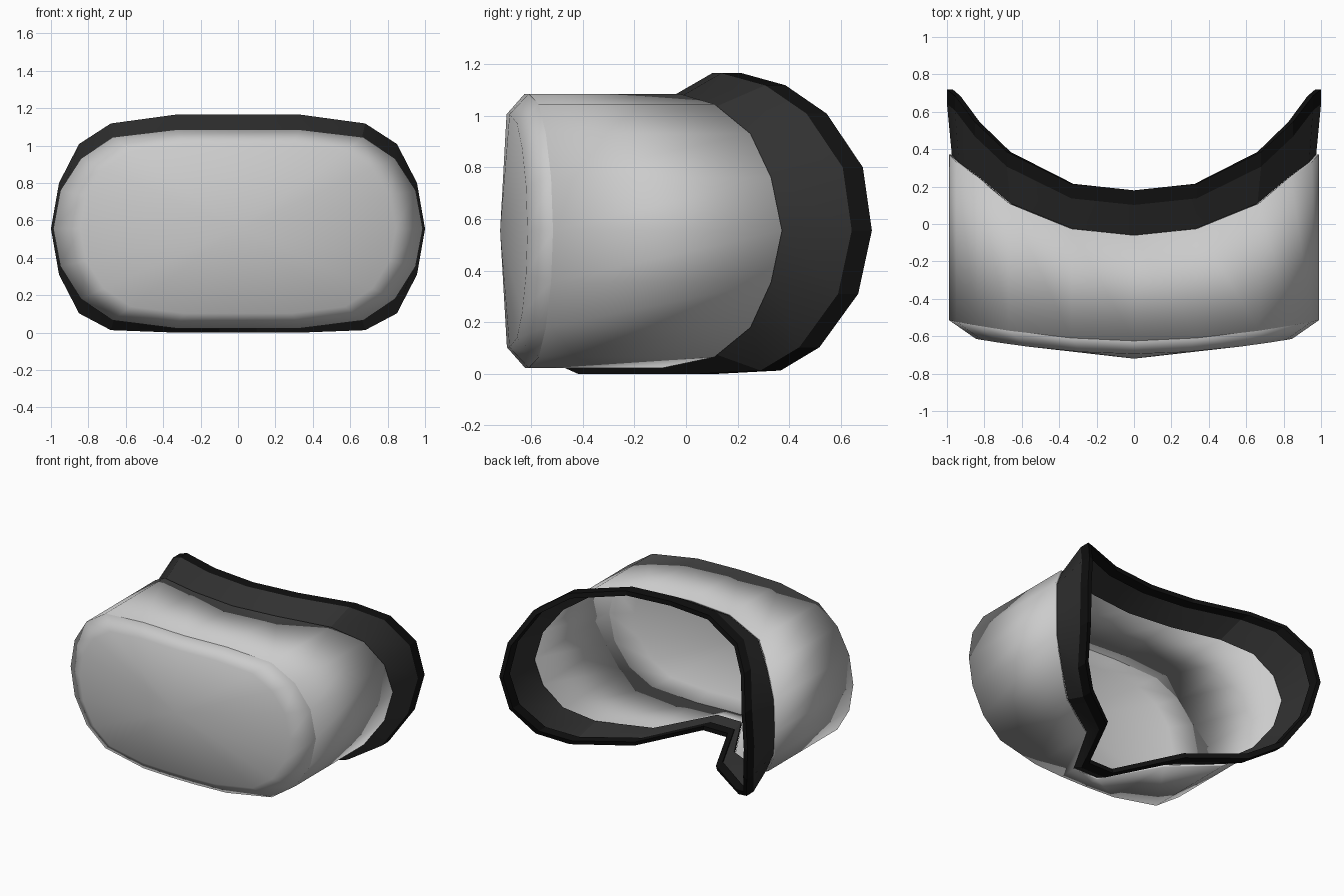
import bpy, math

if "Cube" in bpy.data.objects:
    bpy.data.objects.remove(bpy.data.objects["Cube"])

# Right half of the outlines, from top centre clockwise to the nose notch
SHELL = [(0, 1.085), (.335, 1.085), (.67, 1.045), (.84, .93), (.95, .76), (.988, .555),
         (.95, .355), (.84, .18), (.67, .065), (.335, .023), (.1, .023)]
SHELL_Y = [-.06, -.025, .11, .25, .33, .372, .33, .25, .11, -.09, -.5]
RIM = [(0, 1.165), (.335, 1.165), (.68, 1.118), (.85, 1.008), (.957, .8), (1, .555),
       (.957, .31), (.85, .103), (.68, .013), (.335, 0), (.1, 0)]
RIM_Y = [.18, .215, .385, .545, .685, .72, .667, .517, .367, .12, -.34]
CZ = .555


def loop(half, ys):
    """Full closed ring from a right-half outline."""
    pts = [(x, y, z) for (x, z), y in zip(half, ys)]
    return pts + [(-x, y, z) for x, y, z in reversed(pts[1:])]


def inset(half, d):
    """Shrink an outline towards the centre by about d."""
    return [(x * (1 - d / 1.0), CZ + (z - CZ) * (1 - d / .55)) for x, z in half]


def seam_y(half, mid, side):
    return [mid + (side - mid) * abs(x / .988) ** 1.8 for x, z in half]


def loft(name, rings, color=None, apex=None, smooth=35, thick=0):
    n = len(rings[0])
    verts = [p for r in rings for p in r]
    faces = [(k * n + i, k * n + (i + 1) % n, (k + 1) * n + (i + 1) % n, (k + 1) * n + i)
             for k in range(len(rings) - 1) for i in range(n)]
    if apex:
        verts.append(apex)
        b = (len(rings) - 1) * n
        faces += [(b + i, b + (i + 1) % n, len(verts) - 1) for i in range(n)]
    me = bpy.data.meshes.new(name)
    me.from_pydata(verts, [], faces)
    ob = bpy.data.objects.new(name, me)
    bpy.context.collection.objects.link(ob)
    bpy.ops.object.select_all(action='DESELECT')
    ob.select_set(True)
    bpy.context.view_layer.objects.active = ob
    bpy.ops.object.mode_set(mode='EDIT')
    bpy.ops.mesh.select_all(action='SELECT')
    bpy.ops.mesh.normals_make_consistent(inside=False)
    bpy.ops.object.mode_set(mode='OBJECT')
    # open shells: make sure the first face points away from the centre
    f = me.polygons[0]
    if not thick == 0 and f.normal.z < 0:
        me.flip_normals()
    if smooth:
        bpy.ops.object.shade_smooth_by_angle(angle=math.radians(smooth))
    if thick:
        s = ob.modifiers.new("wall", 'SOLIDIFY')
        s.thickness = thick
        s.offset = -1
    if color:
        m = bpy.data.materials.new(name)
        m.diffuse_color = (*color, 1)
        m.use_nodes = True
        m.node_tree.nodes["Principled BSDF"].inputs["Base Color"].default_value = m.diffuse_color
        me.materials.append(m)
    return ob


# Main housing wall, with curved front seam and face-shaped rear edge
seam = loop(SHELL, seam_y(SHELL, -.625, -.515))
loft("housing", [loop(SHELL, SHELL_Y), seam], thick=.014)

# Front cover: bevelled edge and shallow domed face
face = [(x * .855, CZ + (z - CZ) * .85) for x, z in SHELL]
loft("front_cover", [seam, loop(face, seam_y(face, -.695, -.588))],
     apex=(0, -.72, CZ), smooth=50, thick=.014)

# Flared face gasket between housing and rim (outer and inner skins)
front_y = [y - .078 for y in RIM_Y]
base = inset(SHELL, .014)
thin = inset(RIM, .022)
base_in = inset(SHELL, .03)
gasket = [loop(base, SHELL_Y), loop(RIM, front_y), loop(thin, front_y),
          loop(base_in, SHELL_Y)]
loft("face_gasket", gasket + gasket[:1], color=(.03, .03, .03), smooth=25)

# Dark padded rim that touches the face
pad = inset(RIM, .03)
band = [loop(RIM, front_y), loop(RIM, RIM_Y), loop(pad, RIM_Y), loop(pad, front_y)]
loft("face_rim", band + band[:1], color=(.005, .005, .005), smooth=0)
